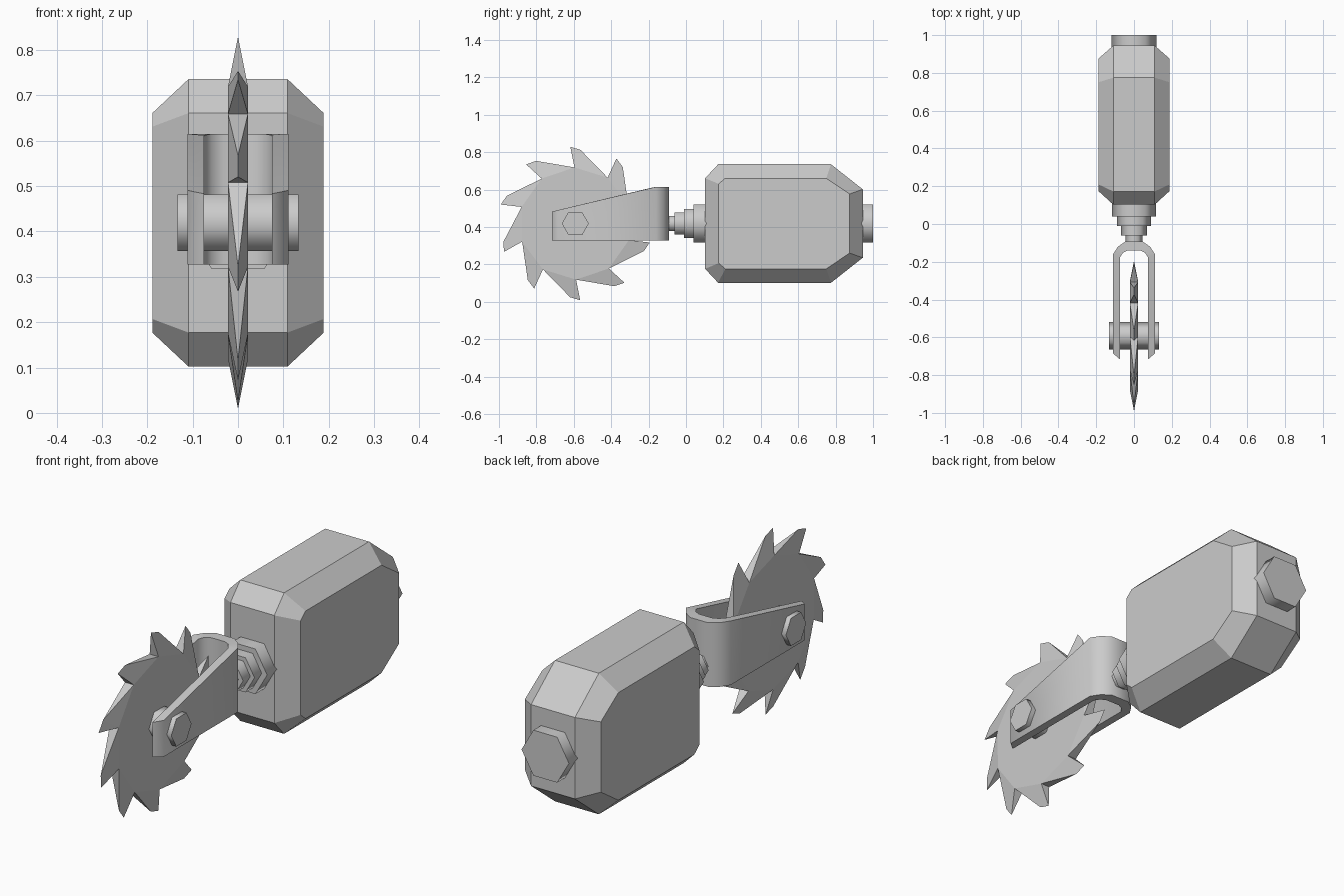
import bpy
import bmesh
import math

cube = bpy.data.objects.get("Cube")
if cube:
    bpy.data.objects.remove(cube, do_unlink=True)

GREY = (0.6, 0.6, 0.6, 1.0)
metal = bpy.data.materials.new("plain grey")
metal.use_nodes = True
metal.diffuse_color = GREY
metal.node_tree.nodes["Principled BSDF"].inputs["Base Color"].default_value = GREY

MID_Z = 0.419          # height shared by blade, axle and body
AXLE_Y = -0.592


def finish(name, bm, smooth_angle=None):
    """Turn a bmesh into a named object, optionally smooth shaded."""
    bmesh.ops.recalc_face_normals(bm, faces=bm.faces)
    mesh = bpy.data.meshes.new(name)
    bm.to_mesh(mesh)
    bm.free()
    mesh.materials.append(metal)
    obj = bpy.data.objects.new(name, mesh)
    bpy.context.collection.objects.link(obj)
    if smooth_angle:
        bpy.ops.object.select_all(action='DESELECT')
        obj.select_set(True)
        bpy.context.view_layer.objects.active = obj
        bpy.ops.object.shade_smooth_by_angle(angle=math.radians(smooth_angle))
    return obj


def loft(name, rings, smooth_angle=None):
    """Skin a list of equal-length closed rings and cap both ends."""
    bm = bmesh.new()
    loops = [[bm.verts.new(p) for p in ring] for ring in rings]
    n = len(loops[0])
    for a, b in zip(loops, loops[1:]):
        for i in range(n):
            j = (i + 1) % n
            bm.faces.new((a[i], a[j], b[j], b[i]))
    bm.faces.new(loops[0])
    bm.faces.new(loops[-1])
    return finish(name, bm, smooth_angle)


def hexagon(radius):
    return [(radius * math.cos(k * math.pi / 3), radius * math.sin(k * math.pi / 3))
            for k in range(6)]


def hex_along_y(name, steps):
    """Stepped hexagonal bolt; steps are (y, radius)."""
    loft(name, [[(u, y, MID_Z + v) for u, v in hexagon(r)] for y, r in steps], 70)


# Body: chamfered block, mirrored above and below its mid height
def profile(x, half):
    upper = [(x, y, MID_Z + h) for y, h in half]
    lower = [(x, y, MID_Z - h) for y, h in reversed(half)]
    return upper + lower


outline = [(0.102, 0.242), (0.172, 0.317), (0.775, 0.317), (0.945, 0.183)]
panel = [(0.175, 0.212), (0.21, 0.242), (0.75, 0.242), (0.875, 0.158)]
loft("body", [profile(-0.189, panel), profile(-0.109, outline),
              profile(0.109, outline), profile(0.189, panel)])

# Rear cap and stepped neck
hex_along_y("rear_cap", [(0.93, 0.118), (1.0, 0.118)])
hex_along_y("stepped_neck", [(0.12, 0.117), (0.04, 0.117), (0.04, 0.09), (-0.011, 0.09),
                             (-0.011, 0.069), (-0.062, 0.069), (-0.062, 0.046), (-0.11, 0.046)])

# Fork: U-shaped strap whose arms get lower towards the front
def fork_section(outer, inner):
    def top(y):
        return min(0.615, 0.487 + (y + 0.70) * 0.128 / 0.535)
    (xo, yo), (xi, yi) = outer, inner
    return [(xo, yo, 0.327), (xo, yo, top(yo)), (xi, yi, top(yi)), (xi, yi, 0.327)]


half_fork = [((0.111, -0.685), (0.075, -0.716)), ((0.111, -0.16), (0.075, -0.177)),
             ((0.085, -0.12), (0.058, -0.152)), ((0.045, -0.092), (0.033, -0.14))]
other_half = [((-o[0], o[1]), (-i[0], i[1])) for o, i in reversed(half_fork)]
loft("fork", [fork_section(o, i) for o, i in half_fork + other_half], 50)

# Axle: hexagonal bar through the fork and blade
loft("axle", [[(x, AXLE_Y + u, MID_Z + v) for u, v in hexagon(0.072)]
              for x in (-0.133, 0.133)], 70)

# Saw blade: ten-sided plate with teeth thinning to an edge
TEETH = 10
bm = bmesh.new()


def blade_vert(x, degrees, radius):
    a = math.radians(degrees)
    return bm.verts.new((x, AXLE_Y + radius * math.cos(a), MID_Z + radius * math.sin(a)))


left, right, lead, trail = [], [], [], []
for k in range(TEETH):
    base = 90 - k * 360 / TEETH
    left.append(blade_vert(0.022, base + 0.8, 0.3))
    right.append(blade_vert(-0.022, base + 0.8, 0.3))
    lead.append(blade_vert(0, base + 3.7, 0.411))
    trail.append(blade_vert(0, base - 4, 0.395))
bm.faces.new(left)
bm.faces.new(right)
for k in range(TEETH):
    n = (k + 1) % TEETH
    bm.faces.new((left[k], right[k], lead[k]))
    bm.faces.new((left[n], right[n], trail[k]))
    for side in (left, right):
        # split each tooth flank into two flat triangles
        bm.faces.new((side[k], lead[k], trail[k]))
        bm.faces.new((side[k], trail[k], side[n]))
finish("saw_blade", bm)
